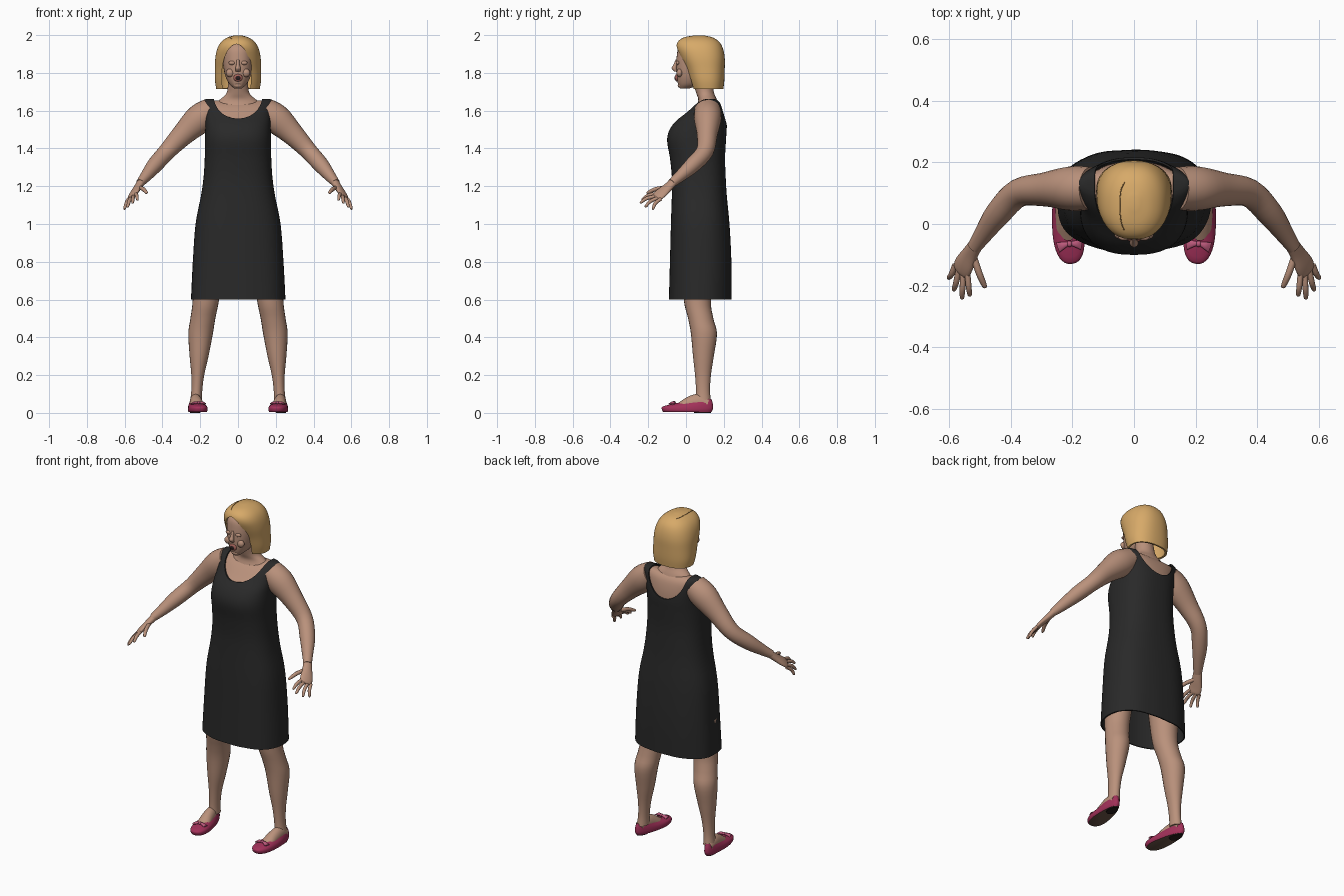
import bpy, bmesh, math
from mathutils import Vector, Matrix
from mathutils.bvhtree import BVHTree

if "Cube" in bpy.data.objects:
    bpy.data.objects.remove(bpy.data.objects["Cube"], do_unlink=True)


def material(name, r, g, b):
    m = bpy.data.materials.new(name)
    m.use_nodes = True
    m.diffuse_color = (r, g, b, 1)
    bsdf = m.node_tree.nodes["Principled BSDF"]
    bsdf.inputs["Base Color"].default_value = (r, g, b, 1)
    bsdf.inputs["Roughness"].default_value = 0.7
    return m


SKIN = material("skin", 0.49, 0.285, 0.2)
HAIR = material("blonde hair", 0.68, 0.4, 0.14)
PARTING = material("hair parting", 0.3, 0.16, 0.05)
CLOTH = material("black cloth", 0.022, 0.022, 0.022)
SHOE = material("raspberry shoe", 0.36, 0.03, 0.1)
BOW = material("pink bow", 0.5, 0.1, 0.2)
SOLE = material("brown sole", 0.16, 0.1, 0.07)
DARK = material("dark heel and mouth", 0.02, 0.012, 0.012)
LIP = material("lips", 0.36, 0.12, 0.1)

X, Y = Vector((1, 0, 0)), Vector((0, 1, 0))
MIRROR = Matrix.Scale(-1, 4, X)
SIDES = (("left", Matrix()), ("right", MIRROR))


def resample(rows, steps):
    """Catmull-Rom through the rows, so few sections give a smooth form."""
    out = []
    for i in range(len(rows) - 1):
        p0, p1 = rows[max(i - 1, 0)], rows[i]
        p2, p3 = rows[i + 1], rows[min(i + 2, len(rows) - 1)]
        for k in range(steps):
            t = k / steps
            out.append([b + 0.5 * t * (c - a + t * (2*a - 5*b + 4*c - d + t * (3*(b - c) + d - a)))
                        for a, b, c, d in zip(p0, p1, p2, p3)])
    out.append(list(rows[-1]))
    return out


def finish(name, bm, mats, xf):
    bmesh.ops.transform(bm, matrix=xf, verts=bm.verts)
    bmesh.ops.recalc_face_normals(bm, faces=bm.faces)
    me = bpy.data.meshes.new(name)
    bm.to_mesh(me)
    bm.free()
    for m in mats:
        me.materials.append(m)
    ob = bpy.data.objects.new(name, me)
    bpy.context.collection.objects.link(ob)
    return ob


def loft(name, rows, mat, side=None, xf=Matrix(), seg=24, power=2, steps=4, caps=(1, 1), post=None):
    """Skin rows of (x, y, z, a, b); level rings, or rings across the path if side is given."""
    rows = resample(rows, steps)
    bm, rings = bmesh.new(), []
    for i, (x, y, z, a, b) in enumerate(rows):
        u, v = X, Y
        if side is not None:
            t = Vector(rows[min(i + 1, len(rows) - 1)][:3]) - Vector(rows[max(i - 1, 0)][:3])
            v = t.cross(side).normalized()
            u = v.cross(t).normalized()
        ring = []
        for k in range(seg):
            c, s = math.cos(math.tau * k / seg), math.sin(math.tau * k / seg)
            c = math.copysign(abs(c) ** (2 / power), c)
            s = math.copysign(abs(s) ** (2 / power), s)
            p = Vector((x, y, z)) + u * a * c + v * b * s
            ring.append(bm.verts.new(post(p) if post else p))
        rings.append(ring)
    for r, q in zip(rings, rings[1:]):
        for k in range(seg):
            bm.faces.new((r[k], r[k - 1], q[k - 1], q[k]))
    for use, ring in zip(caps, (rings[0], rings[-1])):
        if use:
            bm.faces.new(ring)
    return finish(name, bm, [mat], xf)


def ball(name, loc, size, mat, xf=Matrix()):
    bm = bmesh.new()
    bmesh.ops.create_uvsphere(bm, u_segments=20, v_segments=12, radius=1)
    return finish(name, bm, [mat], xf @ Matrix.Translation(loc) @ Matrix.Diagonal((*size, 1)))


def stack(rows, grow=0):
    """Turn (z, half width, front y, back y) into loft rows."""
    return [(0, (f + b) / 2, z, w + grow, (b - f) / 2 + grow) for z, w, f, b in rows]


def shell_cut(ob, cutter, thickness):
    """Give a surface thickness, cut the opening and drop the cutter."""
    sol = ob.modifiers.new("thickness", "SOLIDIFY")
    sol.thickness, sol.offset = thickness, -1
    cut = ob.modifiers.new("opening", "BOOLEAN")
    cut.object, cut.operation, cut.solver = cutter, "DIFFERENCE", "EXACT"
    ev = ob.evaluated_get(bpy.context.evaluated_depsgraph_get())
    me = bpy.data.meshes.new_from_object(ev)
    ob.modifiers.clear()
    ob.data = me
    bpy.data.objects.remove(cutter, do_unlink=True)


# Dress: hem to shoulder ridge, with soft folds and a scooped neckline
TORSO = [(0.6, .25, -.09, .24), (0.8, .24, -.085, .24), (1.0, .225, -.08, .23), (1.15, .196, -.075, .216),
         (1.25, .182, -.075, .21), (1.35, .176, -.085, .207), (1.45, .175, -.1, .212), (1.52, .173, -.075, .216),
         (1.58, .175, -.015, .211), (1.63, .183, .035, .198), (1.655, .18, .075, .178), (1.662, .165, .1, .155)]


def folds(p):
    depth = max(0, 1.15 - p.z) * 0.012
    k = 1 + depth * math.sin(9 * math.atan2(p.y - 0.075, p.x) + 1)
    return Vector((p.x * k, 0.075 + (p.y - 0.075) * k, p.z))


dress = loft("dress", stack(TORSO), CLOTH, seg=64, power=2.5, caps=(0, 1), post=folds)
scoop = loft("neck_cutter", [(0, -.2, 1.69, .13, .11), (0, .4, 1.69, .13, .19)], CLOTH, side=X, seg=48)
shell_cut(dress, scoop, 0.007)

# Torso, neck and head
loft("torso", [(x, y, z - 0.008, a, b) for x, y, z, a, b in stack(TORSO[5:], -0.013)], SKIN, seg=40, power=2.5)
loft("neck", stack([(1.61, .14, .05, .18), (1.655, .1, .065, .165), (1.69, .062, .055, .15),
                    (1.74, .053, .04, .14), (1.8, .05, .03, .13)]), SKIN)
loft("head", stack([(1.718, .02, -.032, .02), (1.74, .045, -.042, .08), (1.78, .066, -.05, .13),
                    (1.83, .077, -.052, .15), (1.88, .081, -.05, .16), (1.93, .077, -.04, .16),
                    (1.965, .05, -.005, .13)]), SKIN, seg=32, power=2.2)

# Face
loft("nose", [(0, -.046, 1.872, .007, .008), (0, -.056, 1.845, .009, .01), (0, -.062, 1.824, .014, .014),
              (0, -.054, 1.808, .012, .008)], SKIN, seg=16)
ball("lips", (0, -.048, 1.774), (.024, .011, .02), LIP)
ball("open_mouth", (0, -.052, 1.773), (.016, .01, .013), DARK)
ball("chin", (0, -.026, 1.735), (.024, .018, .016), SKIN)
for name, m in SIDES:
    ball(name + "_eyelid", (.032, -.044, 1.853), (.018, .01, .011), SKIN, m)
    ball(name + "_cheek", (.042, -.034, 1.8), (.022, .016, .022), SKIN, m)

# Bobbed hair with an opening for the face
hair = loft("hair", stack([(1.715, .115, .03, .198), (1.76, .122, .015, .203), (1.82, .122, -.005, .205),
                           (1.88, .12, -.032, .205), (1.93, .109, -.05, .195), (1.965, .088, -.043, .175),
                           (1.988, .055, -.01, .14), (1.999, .015, .05, .09)]),
            HAIR, seg=48, power=2.3, caps=(0, 1))
opening = loft("face_cutter", [(-.008, -.3, 1.78, .078, .172), (-.008, .08, 1.78, .078, .172)],
               HAIR, side=X, seg=48)
shell_cut(hair, opening, 0.012)
bm = bmesh.new()
bm.from_mesh(hair.data)
tree = BVHTree.FromBMesh(bm)
bm.free()
line = []
for x, y in ((-.03, .135), (-.042, .11), (-.046, .06), (-.042, .01), (-.032, -.02)):
    hit = tree.ray_cast(Vector((x, y, 3)), Vector((0, 0, -1)))[0]
    if hit:
        line.append((*hit, .0018, .0018))
loft("hair_parting", line, PARTING, side=X, seg=8)

for name, m in SIDES:
    # Arm, palm and fingers
    loft(name + "_arm", [(.14, .115, 1.6, .07, .07), (.205, .115, 1.555, .072, .078), (.29, .112, 1.475, .055, .06),
                         (.375, .1, 1.385, .046, .046), (.44, .035, 1.312, .042, .042),
                         (.49, -.035, 1.25, .03, .03), (.518, -.075, 1.217, .024, .022)], SKIN, side=Y, xf=m)
    spread = Vector((.045, .035, -.03))
    loft(name + "_palm", [(.508, -.06, 1.23, .023, .021), (.53, -.095, 1.195, .028, .018), (.55, -.13, 1.165, .036, .015),
                          (.56, -.152, 1.146, .034, .012), (.564, -.16, 1.139, .022, .006)],
         SKIN, side=spread, xf=m, seg=20)
    for finger, base, tip in (("index", (.54, -.16, 1.16), (.532, -.235, 1.128)),
                              ("middle", (.554, -.158, 1.147), (.558, -.245, 1.112)),
                              ("ring", (.568, -.147, 1.138), (.585, -.218, 1.09)),
                              ("little", (.58, -.133, 1.132), (.602, -.178, 1.078)),
                              ("thumb", (.522, -.1, 1.193), (.482, -.208, 1.165))):
        a, b = Vector(base), Vector(tip)
        mid = a.lerp(b, 0.5) + Vector((0, -.006, .006))
        r = 0.011 if finger == "thumb" else 0.0095
        loft(name + "_" + finger, [(*a, r, r), (*mid, r, r), (*a.lerp(b, 0.92), r * 0.75, r * 0.75),
                                   (*b, r * 0.25, r * 0.25)], SKIN, side=spread, xf=m, seg=12)

    # Leg
    loft(name + "_leg", [(.155, .065, .8, .085, .09), (.17, .06, .6, .07, .072), (.186, .078, .5, .066, .067),
                         (.198, .095, .42, .065, .069), (.206, .092, .3, .05, .055), (.213, .09, .2, .034, .042),
                         (.218, .09, .12, .029, .037), (.222, .092, .06, .032, .04)], SKIN, xf=m)

    # Foot and flat shoe, toes turned slightly inward
    f = m @ Matrix.Translation((.218, .008, 0)) @ Matrix.Rotation(-0.12, 4, "Z")
    loft(name + "_foot", [(0, .11, .045, .024, .03), (0, .06, .055, .031, .045), (0, .01, .046, .035, .04),
                          (0, -.035, .034, .037, .025), (0, -.075, .022, .03, .012)], SKIN, side=X, xf=f)

    def shape_shoe(p):
        return Vector((p.x * (1 - 1.9 * (p.y + 0.04)), p.y, p.z * (1 + 3.2 * max(0, p.y))))

    shoe = loft(name + "_shoe", [(0, 0, .004, .047, .128), (0, 0, .015, .052, .136), (0, .002, .034, .049, .133),
                                 (0, .033, .052, .036, .094)],
                SHOE, xf=f, seg=40, power=2.3, caps=(1, 0), post=shape_shoe)
    shoe.data.materials.append(SOLE)
    for p in shoe.data.polygons:
        p.material_index = int(p.normal.z < -0.8)
    loft(name + "_heel", [(0, .08, 0, .034, .044), (0, .08, .009, .036, .046)], DARK, xf=f, post=shape_shoe)

    # Bow on the toe
    for end, flip in (("outer", Matrix()), ("inner", MIRROR)):
        loft(name + "_bow_" + end, [(.003, -.072, .055, .006, .005), (.022, -.076, .053, .012, .007),
                                    (.038, -.08, .047, .017, .004)], BOW, side=Y, xf=f @ flip, seg=16)
    ball(name + "_bow_knot", (0, -.073, .055), (.009, .01, .008), BOW, f)

# Smooth shading with sharp rims kept
bpy.ops.object.select_all(action="DESELECT")
for ob in bpy.context.collection.objects:
    if ob.type == "MESH":
        ob.select_set(True)
        bpy.context.view_layer.objects.active = ob
bpy.ops.object.shade_smooth_by_angle(angle=math.radians(50))
